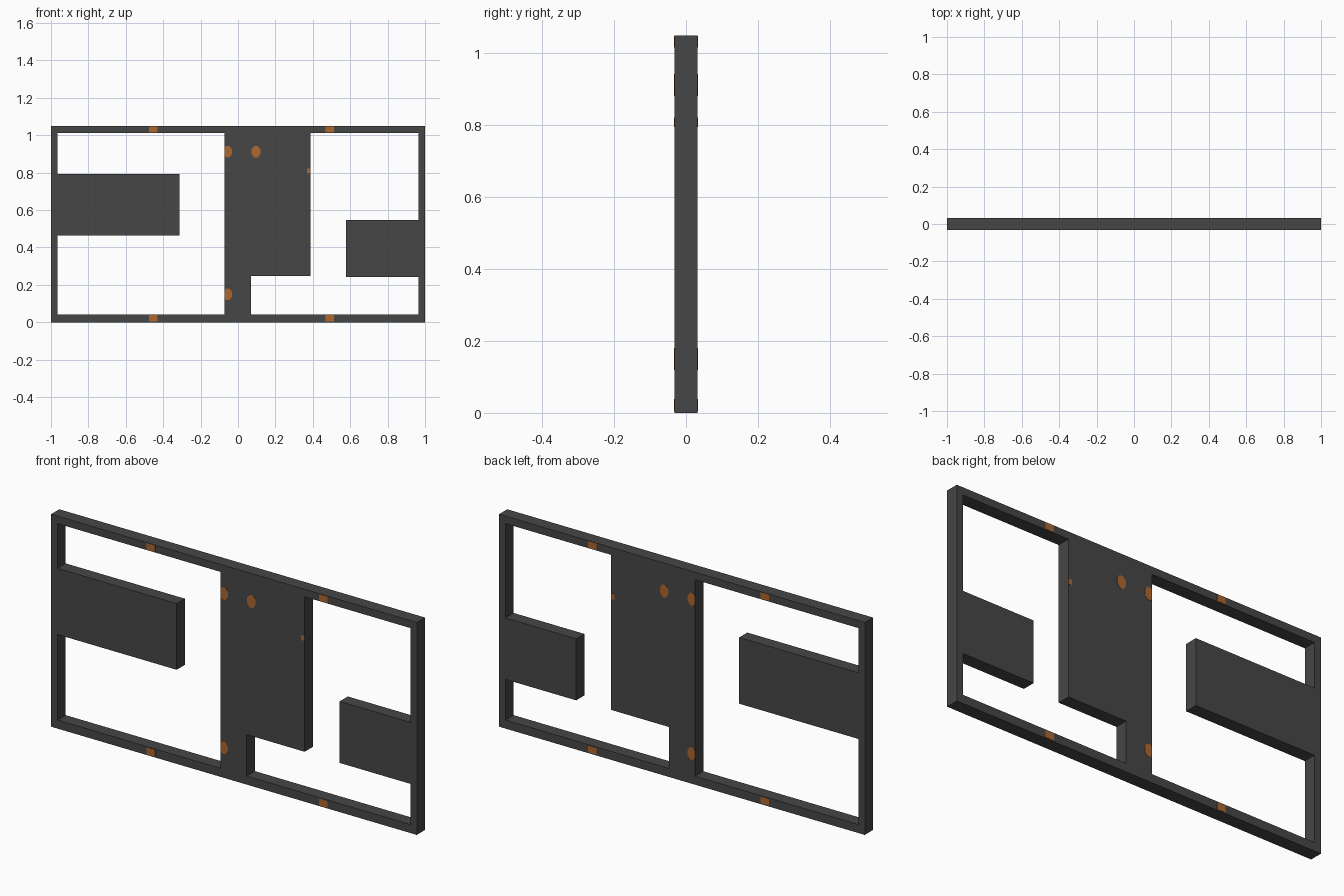
import bpy, bmesh, math

if "Cube" in bpy.data.objects:
    bpy.data.objects.remove(bpy.data.objects["Cube"])

HALF = 0.032          # half the thickness of the whole panel
W, H = 1.0, 1.05      # half width and height
SIDE, BOT, TOP = 0.965, 0.042, 1.013   # inner edges of the frame


def material(name, rgb):
    m = bpy.data.materials.new(name)
    m.diffuse_color = (*rgb, 1)
    m.use_nodes = True
    m.node_tree.nodes["Principled BSDF"].inputs["Base Color"].default_value = m.diffuse_color
    return m


GREY = material("dark grey", (0.061, 0.061, 0.061))
ORANGE = material("orange", (0.42, 0.135, 0.028))


def prism(name, pts, y0, y1, mat):
    """Extrude an x-z outline from y0 to y1."""
    bm = bmesh.new()
    face = bm.faces.new([bm.verts.new((x, y0, z)) for x, z in pts])
    ext = bmesh.ops.extrude_face_region(bm, geom=[face])["geom"]
    verts = [v for v in ext if isinstance(v, bmesh.types.BMVert)]
    bmesh.ops.translate(bm, verts=verts, vec=(0, y1 - y0, 0))
    bmesh.ops.recalc_face_normals(bm, faces=bm.faces)
    mesh = bpy.data.meshes.new(name)
    bm.to_mesh(mesh)
    bm.free()
    mesh.materials.append(mat)
    obj = bpy.data.objects.new(name, mesh)
    bpy.context.collection.objects.link(obj)
    return obj


def rect(x0, x1, z0, z1):
    return [(x0, z0), (x1, z0), (x1, z1), (x0, z1)]


def slab(name, pts):
    return prism(name, pts, -HALF, HALF, GREY)


def marker(name, pts):
    """Thin orange plate on the front and on the back."""
    for side, s in (("front", -1), ("back", 1)):
        prism(f"{name}_{side}", pts, s * (HALF - 0.001), s * (HALF + 0.001), ORANGE)


def octagon(x, z, rx=0.023, rz=0.031, xmin=-9):
    """Upright octagon, cut off at xmin."""
    k = math.cos(math.pi / 8)
    angles = [math.pi / 8 + i * math.pi / 4 for i in range(8)]
    return [(max(xmin, x + rx * math.cos(a) / k), z + rz * math.sin(a) / k)
            for a in angles]


# Outer frame
slab("bottom_rail", rect(-W, W, 0, BOT))
slab("top_rail", rect(-W, W, TOP, H))
slab("left_post", rect(-W, -SIDE, BOT, TOP))
slab("right_post", rect(SIDE, W, BOT, TOP))

# Panels inside the frame
slab("left_panel", rect(-SIDE, -0.313, 0.465, 0.792))
slab("right_panel", rect(0.578, SIDE, 0.243, 0.547))
slab("centre_panel", [(-0.072, BOT), (0.07, BOT), (0.07, 0.247),
                      (0.387, 0.247), (0.387, TOP), (-0.072, TOP)])

# Orange markers on the rails
for x, place in ((-0.453, "left"), (0.49, "right")):
    marker(f"bottom_marker_{place}", rect(x - 0.023, x + 0.023, 0.004, 0.038))
    marker(f"top_marker_{place}", rect(x - 0.023, x + 0.023, 1.016, 1.048))

# Orange markers on the centre panel
marker("centre_marker", octagon(0.096, 0.912))
marker("upper_edge_marker", octagon(-0.055, 0.912, xmin=-0.072))
marker("lower_edge_marker", octagon(-0.055, 0.15, xmin=-0.072))
marker("small_edge_marker", rect(0.368, 0.387, 0.795, 0.822))
